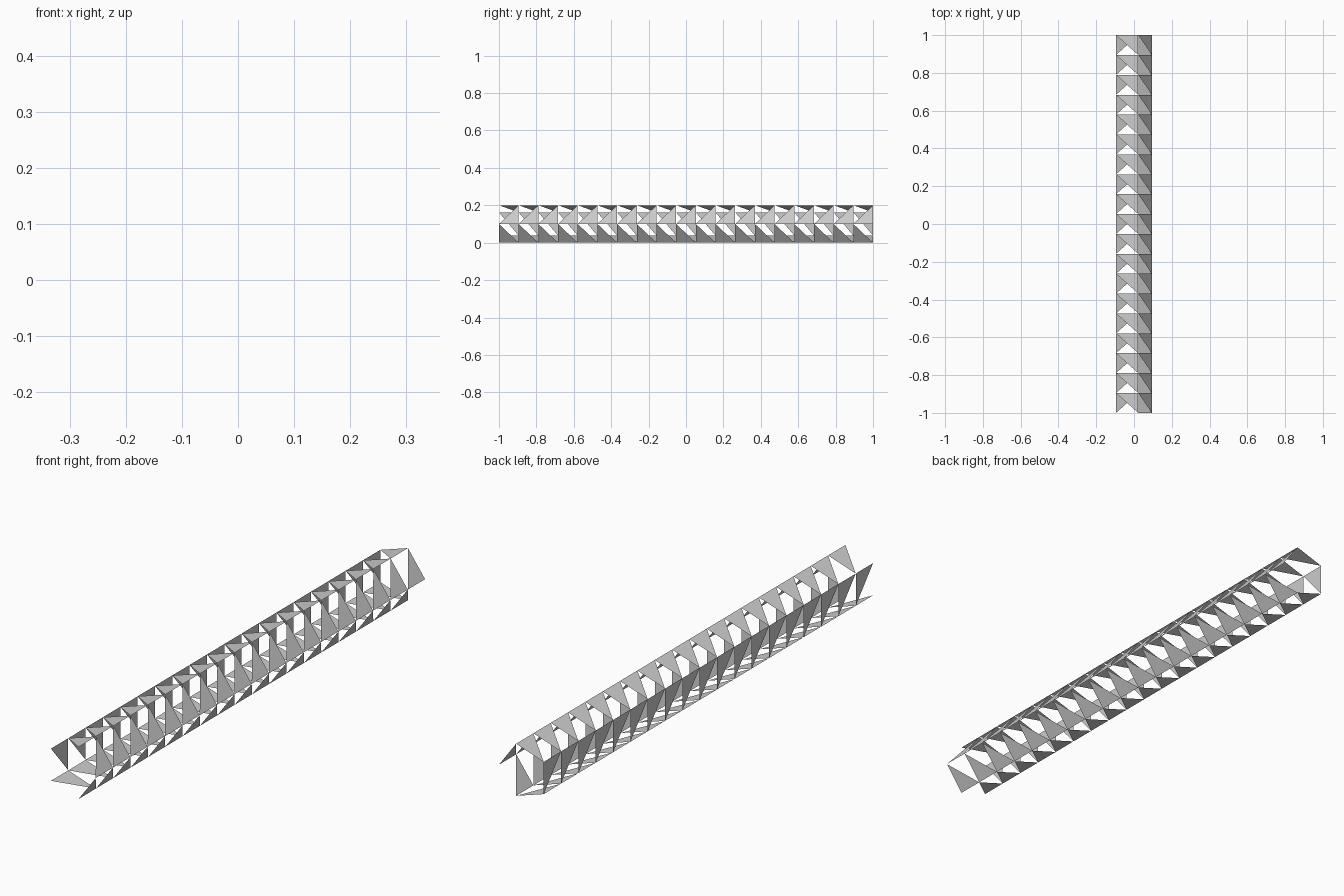
import bpy, bmesh, math

if "Cube" in bpy.data.objects:
    bpy.data.objects.remove(bpy.data.objects["Cube"])

SIDES, RINGS = 5, 20
step = 2 / (RINGS - 1)
r = step                                     # pentagon radius equals ring spacing
x_shift = -r * (1 - math.cos(math.pi / 5)) / 2   # centre the pentagon's extent
z_shift = r * math.sin(math.radians(72))         # rest on the ground

bm = bmesh.new()

# Pentagonal rings, running from back to front
verts = []
for j in range(RINGS):
    for i in range(SIDES):
        a = 2 * math.pi * i / SIDES
        verts.append(bm.verts.new((r * math.cos(a) + x_shift,
                                   1 - j * step,
                                   r * math.sin(a) + z_shift)))

# One triangle per panel, winding on from ring to ring like a helix
for n in range(SIDES * (RINGS - 1)):
    bm.faces.new((verts[n], verts[n + 1], verts[n + SIDES]))

mesh = bpy.data.meshes.new("triangle_lattice_tube")
bm.to_mesh(mesh)
bm.free()
tube = bpy.data.objects.new("triangle_lattice_tube", mesh)
bpy.context.collection.objects.link(tube)
